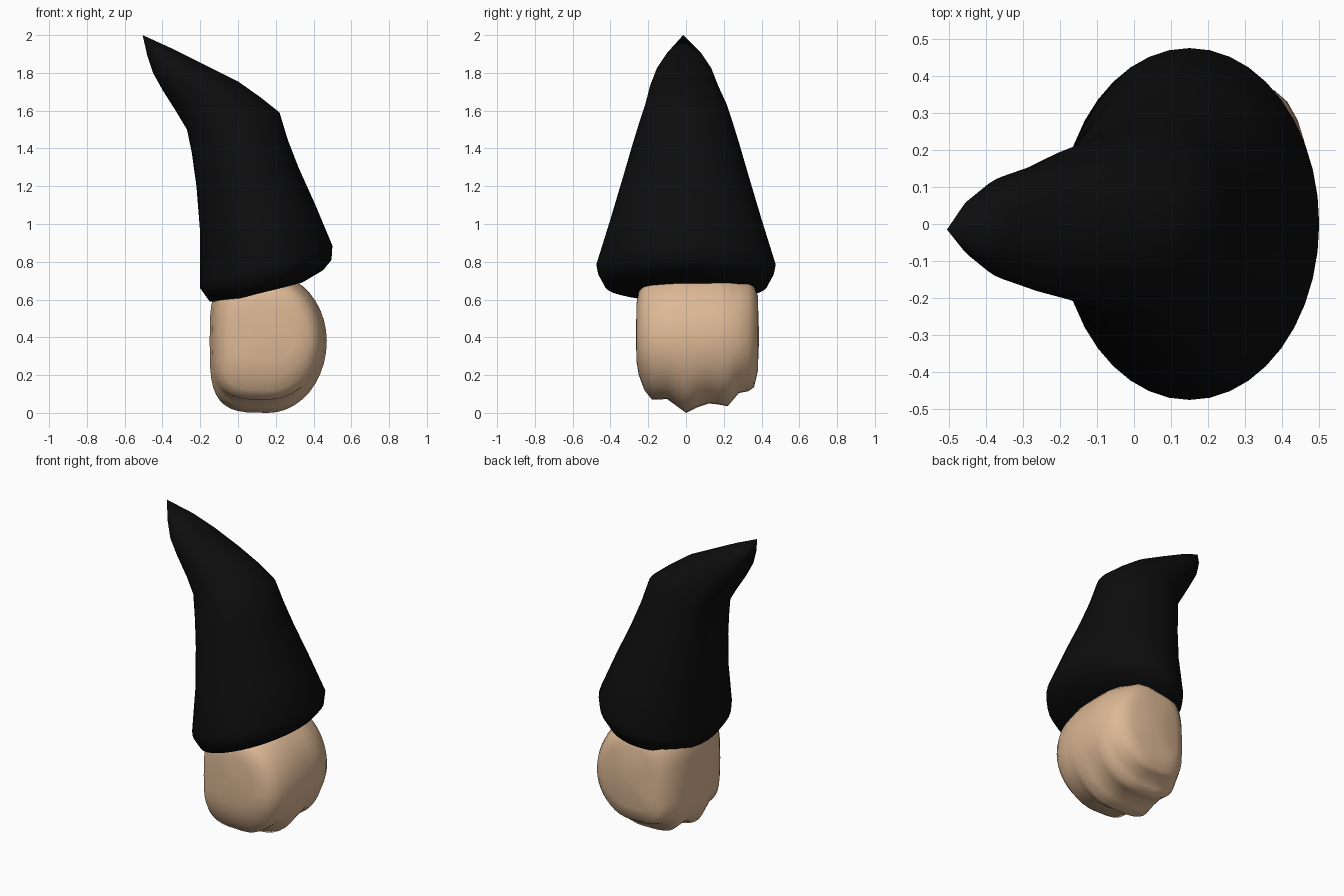
import bpy, bmesh, math

if "Cube" in bpy.data.objects:
    bpy.data.objects.remove(bpy.data.objects["Cube"])


def material(name, rgb):
    m = bpy.data.materials.new(name)
    m.diffuse_color = (*rgb, 1)
    m.use_nodes = True
    m.node_tree.nodes["Principled BSDF"].inputs["Base Color"].default_value = m.diffuse_color
    return m


def loft(name, rings, mat, start, end, angle):
    """Skin a list of equal rings and close both ends with a fan."""
    bm = bmesh.new()
    vr = [[bm.verts.new(p) for p in r] for r in rings]
    n = len(vr[0])
    for a, b in zip(vr, vr[1:]):
        for i in range(n):
            j = (i + 1) % n
            bm.faces.new((a[i], a[j], b[j], b[i]))
    for ring, tip in ((vr[0], start), (vr[-1], end)):
        c = bm.verts.new(tip)
        for i in range(n):
            bm.faces.new((ring[i], ring[(i + 1) % n], c))
    bmesh.ops.recalc_face_normals(bm, faces=bm.faces)
    me = bpy.data.meshes.new(name)
    bm.to_mesh(me)
    bm.free()
    ob = bpy.data.objects.new(name, me)
    bpy.context.collection.objects.link(ob)
    me.materials.append(mat)
    bpy.ops.object.select_all(action='DESELECT')
    ob.select_set(True)
    bpy.context.view_layer.objects.active = ob
    bpy.ops.object.shade_smooth_by_angle(angle=math.radians(angle))
    return ob


def spow(v, e):
    return math.copysign(abs(v) ** e, v)


black = material("black felt", (0.004, 0.004, 0.004))
skin = material("warm skin", (0.72, 0.48, 0.30))

# Bent pointed hat: left x, left z, right x, right z, half depth
N = 40
hat = [
    (-0.09, 0.582, 0.34, 0.69, 0.30),
    (-0.15, 0.59, 0.45, 0.755, 0.43),
    (-0.20, 0.66, 0.495, 0.81, 0.465),
    (-0.20, 0.685, 0.50, 0.885, 0.475),
    (-0.20, 0.95, 0.41, 1.10, 0.40),
    (-0.22, 1.20, 0.32, 1.30, 0.333),
    (-0.245, 1.38, 0.262, 1.45, 0.285),
    (-0.27, 1.50, 0.22, 1.59, 0.245),
    (-0.33, 1.60, 0.12, 1.67, 0.215),
    (-0.40, 1.71, 0.0, 1.755, 0.18),
    (-0.45, 1.80, -0.18, 1.845, 0.145),
    (-0.48, 1.89, -0.33, 1.92, 0.09),
]
rings = []
for xl, zl, xr, zr, b in hat:
    ring = []
    for i in range(N):
        t = 2 * math.pi * i / N
        c = math.cos(t)
        ring.append(((xl + xr) / 2 + c * (xr - xl) / 2,
                     b * math.sin(t) - (0.01 if zl > 1.7 else 0),
                     (zl + zr) / 2 + c * (zr - zl) / 2))
    rings.append(ring)
loft("pointed_hat", rings, black, (0.12, 0, 0.63), (-0.505, -0.015, 2.0), 60)

# Rounded head with lobed underside: y, width scale, lowest z, highest z
head = [
    (-0.262, 0.45, 0.27, 0.58), (-0.25, 0.70, 0.20, 0.64),
    (-0.22, 0.82, 0.12, 0.69), (-0.18, 0.90, 0.07, 0.71),
    (-0.10, 0.96, 0.073, 0.73), (-0.05, 0.98, 0.037, 0.74),
    (0.0, 1.0, 0.0, 0.74), (0.06, 1.0, 0.03, 0.74),
    (0.12, 1.0, 0.05, 0.74), (0.17, 0.99, 0.045, 0.74),
    (0.22, 0.97, 0.035, 0.73), (0.25, 0.94, 0.07, 0.72),
    (0.28, 0.91, 0.105, 0.71), (0.33, 0.82, 0.115, 0.70),
    (0.36, 0.71, 0.135, 0.67), (0.38, 0.55, 0.22, 0.62),
]
rings = []
for y, s, lo, hi in head:
    ring = []
    for i in range(N):
        t = 2 * math.pi * i / N
        c, k = math.cos(t), math.sin(t)
        e = 1.0 if c > 0 else 0.55      # round right side, boxy left side
        h = (hi - 0.38) if k > 0 else (0.38 - lo)
        ring.append((0.16 + 0.31 * s * spow(c, e), y, 0.38 + h * spow(k, e)))
    rings.append(ring)
loft("head", rings, skin, (0.16, -0.265, 0.4), (0.16, 0.387, 0.4), 80)
